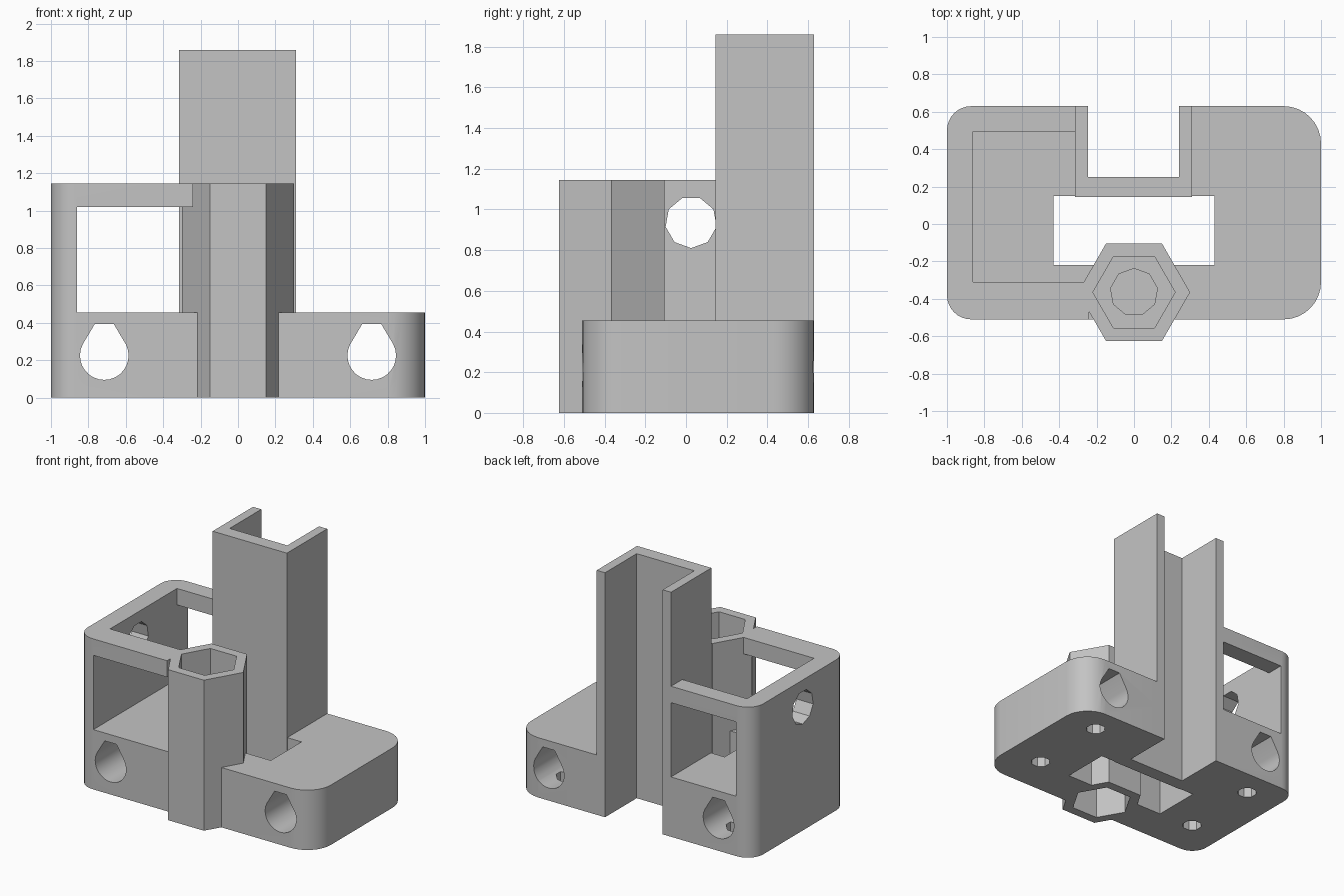
import bpy
import bmesh
from math import sin, cos, radians
from mathutils import Vector

cube = bpy.data.objects.get("Cube")
if cube:
    bpy.data.objects.remove(cube, do_unlink=True)

grey = bpy.data.materials.new("plain_grey")
grey.use_nodes = True
grey.diffuse_color = (0.55, 0.55, 0.55, 1)
grey.node_tree.nodes["Principled BSDF"].inputs["Base Color"].default_value = (0.55, 0.55, 0.55, 1)


def arc(cx, cy, r, start, end, steps):
    """Points along an arc, angles in degrees."""
    angles = [radians(start + (end - start) * i / steps) for i in range(steps + 1)]
    return [(cx + r * cos(a), cy + r * sin(a)) for a in angles]


def ngon(cx, cy, r, sides, start=0):
    return arc(cx, cy, r, start, start + 360, sides)[:-1]


def prism(name, profile, low, high, axis="z"):
    """Extrude a 2D profile along an axis between two heights."""
    place = {"z": lambda a, b, h: (a, b, h),
             "y": lambda a, b, h: (a, h, b),
             "x": lambda a, b, h: (h, a, b)}[axis]
    bm = bmesh.new()
    face = bm.faces.new([bm.verts.new(place(a, b, low)) for a, b in profile])
    top = bmesh.ops.extrude_face_region(bm, geom=[face])
    move = Vector(place(0, 0, high - low))
    bmesh.ops.translate(bm, vec=move, verts=[v for v in top["geom"] if isinstance(v, bmesh.types.BMVert)])
    bmesh.ops.recalc_face_normals(bm, faces=bm.faces)
    mesh = bpy.data.meshes.new(name)
    bm.to_mesh(mesh)
    bm.free()
    mesh.materials.append(grey)
    obj = bpy.data.objects.new(name, mesh)
    bpy.context.collection.objects.link(obj)
    return obj


def box(name, x0, x1, y0, y1, z0, z1):
    return prism(name, [(x0, y0), (x1, y0), (x1, y1), (x0, y1)], z0, z1)


def combine(tool, operation="DIFFERENCE"):
    """Apply a boolean to the bracket and discard the tool."""
    mod = bracket.modifiers.new(tool.name, "BOOLEAN")
    mod.operation, mod.solver, mod.object = operation, "EXACT", tool
    bpy.context.view_layer.objects.active = bracket
    bpy.ops.object.modifier_apply(modifier=mod.name)
    bpy.data.objects.remove(tool, do_unlink=True)


# Rounded block holding the base and the side frame
BASE, FRAME, TOP = 0.455, 1.145, 1.86
FRONT, BACK = -0.51, 0.63
big, small = 0.2, 0.13
outline = (arc(1 - big, FRONT + big, big, -90, 0, 8)
           + arc(1 - big, BACK - big, big, 0, 90, 8)
           + arc(-1 + small, BACK - small, small, 90, 180, 8)
           + arc(-1 + small, FRONT + small, small, 180, 270, 8))
bracket = prism("bracket", outline, 0, FRAME)

# Low wing, open pocket, windows and middle opening
combine(box("wing_clearance", -0.24, 1.2, -1, 1, BASE, 1.5))
combine(box("pocket", -0.86, -0.1, -0.31, 0.495, BASE, 1.5))
combine(box("windows", -0.86, -0.1, -1, 1, BASE, 1.02))
combine(box("middle_opening", -0.43, 0.43, -0.22, 0.15, -0.1, 0.6))

# Round hole in the outer wall of the frame
combine(prism("side_hole", ngon(0.025, 0.937, 0.127, 9, -90), -1.2, -0.7, "x"))

# Tall U-shaped channel at the back
combine(box("channel", -0.315, 0.31, 0.145, BACK, 0, TOP), "UNION")
combine(box("channel_slot", -0.245, 0.24, 0.25, 1, -0.1, 2))

# Hexagonal post with nut recesses at both ends and a blind bolt hole
HEX_Y = -0.365
combine(prism("post", ngon(0, HEX_Y, 0.3, 6), 0, FRAME), "UNION")
combine(prism("top_recess", ngon(0, HEX_Y, 0.22, 6), 0.9, 1.3))
combine(prism("bolt_hole", ngon(0, HEX_Y, 0.127, 9, 90), 0.27, 1))
combine(prism("bottom_recess", ngon(0, HEX_Y, 0.22, 6), -0.1, 0.24))

# Teardrop tunnels through the base, with small holes from below
for side in (-1, 1):
    x = side * 0.715
    tear = arc(x, 0.225, 0.13, 28, -208, 18) + [(x - 0.05, 0.395), (x + 0.05, 0.395)]
    combine(prism("tunnel", tear, -1, 1, "y"))
    for y in (-0.2, 0.42):
        combine(prism("foot_hole", ngon(x, y, 0.07, 8, 22.5), -0.1, 0.2))

# Smooth rounded corners, crisp edges
bpy.ops.object.select_all(action="DESELECT")
bracket.select_set(True)
bpy.context.view_layer.objects.active = bracket
bpy.ops.object.shade_smooth_by_angle(angle=radians(25))
